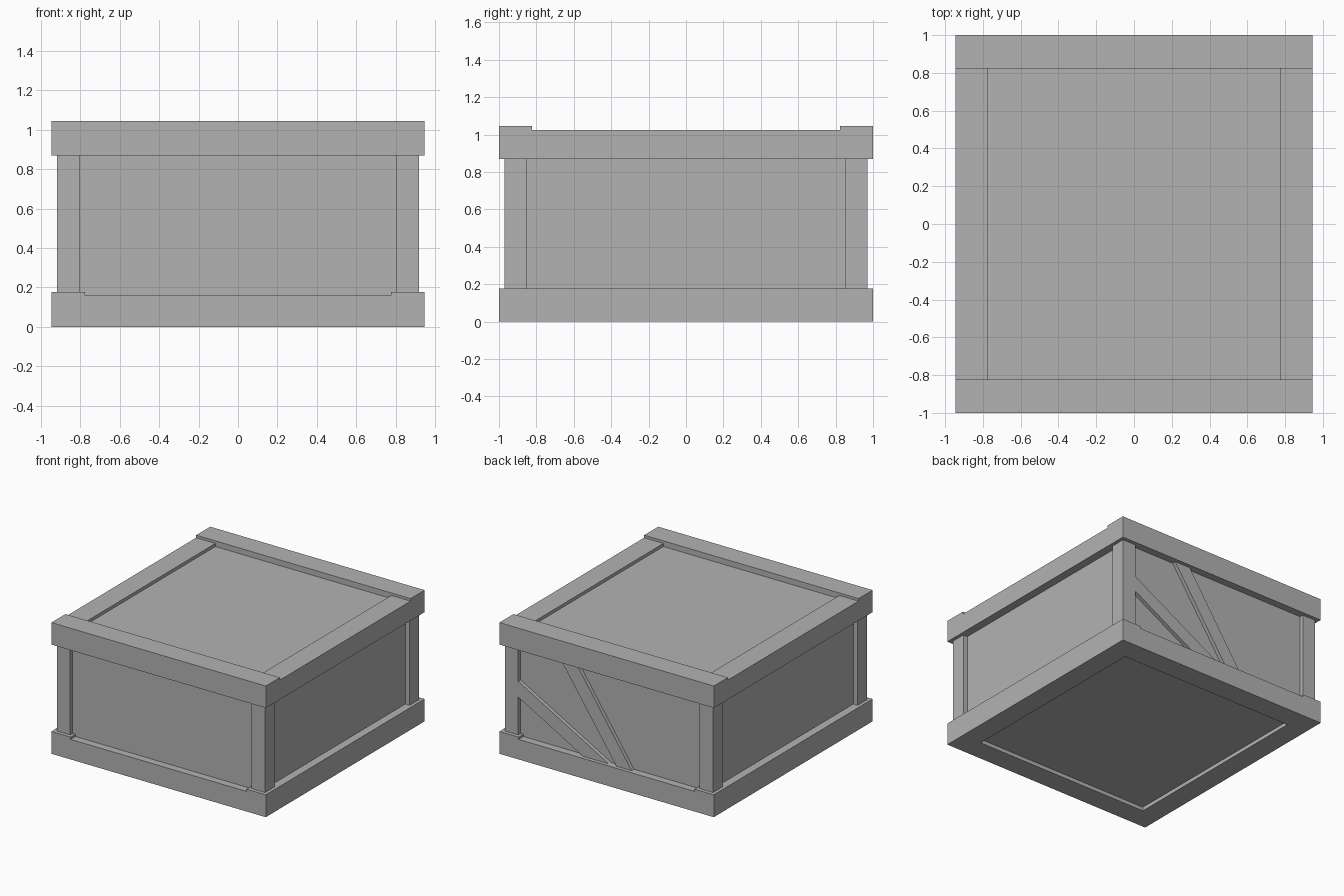
import bpy
import bmesh

cube = bpy.data.objects.get("Cube")
if cube:
    bpy.data.objects.remove(cube, do_unlink=True)

grey = bpy.data.materials.new("plain_grey")
grey.use_nodes = True
grey.diffuse_color = (0.45, 0.45, 0.45, 1)
grey.node_tree.nodes["Principled BSDF"].inputs["Base Color"].default_value = grey.diffuse_color


def prism(name, outline, y0, y1):
    """Extrude an (x, z) outline from y0 to y1."""
    bm = bmesh.new()
    face = bm.faces.new([bm.verts.new((x, y0, z)) for x, z in outline])
    new = bmesh.ops.extrude_face_region(bm, geom=[face])["geom"]
    bmesh.ops.translate(bm, vec=(0, y1 - y0, 0),
                        verts=[v for v in new if isinstance(v, bmesh.types.BMVert)])
    bmesh.ops.recalc_face_normals(bm, faces=bm.faces)
    mesh = bpy.data.meshes.new(name)
    bm.to_mesh(mesh)
    bm.free()
    mesh.materials.append(grey)
    obj = bpy.data.objects.new(name, mesh)
    bpy.context.collection.objects.link(obj)
    return obj


def box(name, x, y, z):
    return prism(name, [(x[0], z[0]), (x[1], z[0]), (x[1], z[1]), (x[0], z[1])], *y)


def span(a, b, side):
    return sorted((a * side, b * side))


W, L = 0.945, 1.0            # half width and half length
IN_X, IN_Y = 0.775, 0.823    # inner edges of the frame rails
PANEL_Y, POST_Y = 0.94, 0.97
LOW, HIGH = 0.16, 0.87       # bottom and top of the side walls

# Closed body whose faces are the recessed panels
box("wall_panels", (-0.88, 0.88), (-PANEL_Y, PANEL_Y), (0.1, 0.95))
box("lid_panel", (-0.8, 0.8), (-0.85, 0.85), (0.9, 1.0))
box("floor_panel", (-0.8, 0.8), (-0.85, 0.85), (0.03, 0.12))

# Top and bottom frames
for side, word in ((-1, "front"), (1, "back")):
    box(word + "_top_rail", (-W, W), span(IN_Y, L, side), (HIGH, 1.045))
    box(word + "_bottom_rail", (-IN_X, IN_X), span(IN_Y, L, side), (0, LOW))
for side, word in ((-1, "right"), (1, "left")):
    box(word + "_top_rail", span(IN_X, W, side), (-IN_Y, IN_Y), (HIGH, 1.025))
    box(word + "_bottom_rail", span(IN_X, W, side), (-L, L), (0, 0.178))

# Corner posts
for sx, wx in ((-1, "right"), (1, "left")):
    for sy, wy in ((-1, "front"), (1, "back")):
        box(f"{wy}_{wx}_post", span(0.8, 0.918, sx), span(0.85, POST_Y, sy), (LOW - 0.02, HIGH + 0.02))

# Diagonal braces on the back wall
prism("low_brace", [(0.81, 0.61), (0.81, 0.485), (0.23, LOW), (0.0, LOW)], 0.9, POST_Y)
prism("steep_brace", [(0.42, HIGH), (0.28, HIGH), (-0.2, LOW), (-0.065, LOW)], 0.9, POST_Y)
